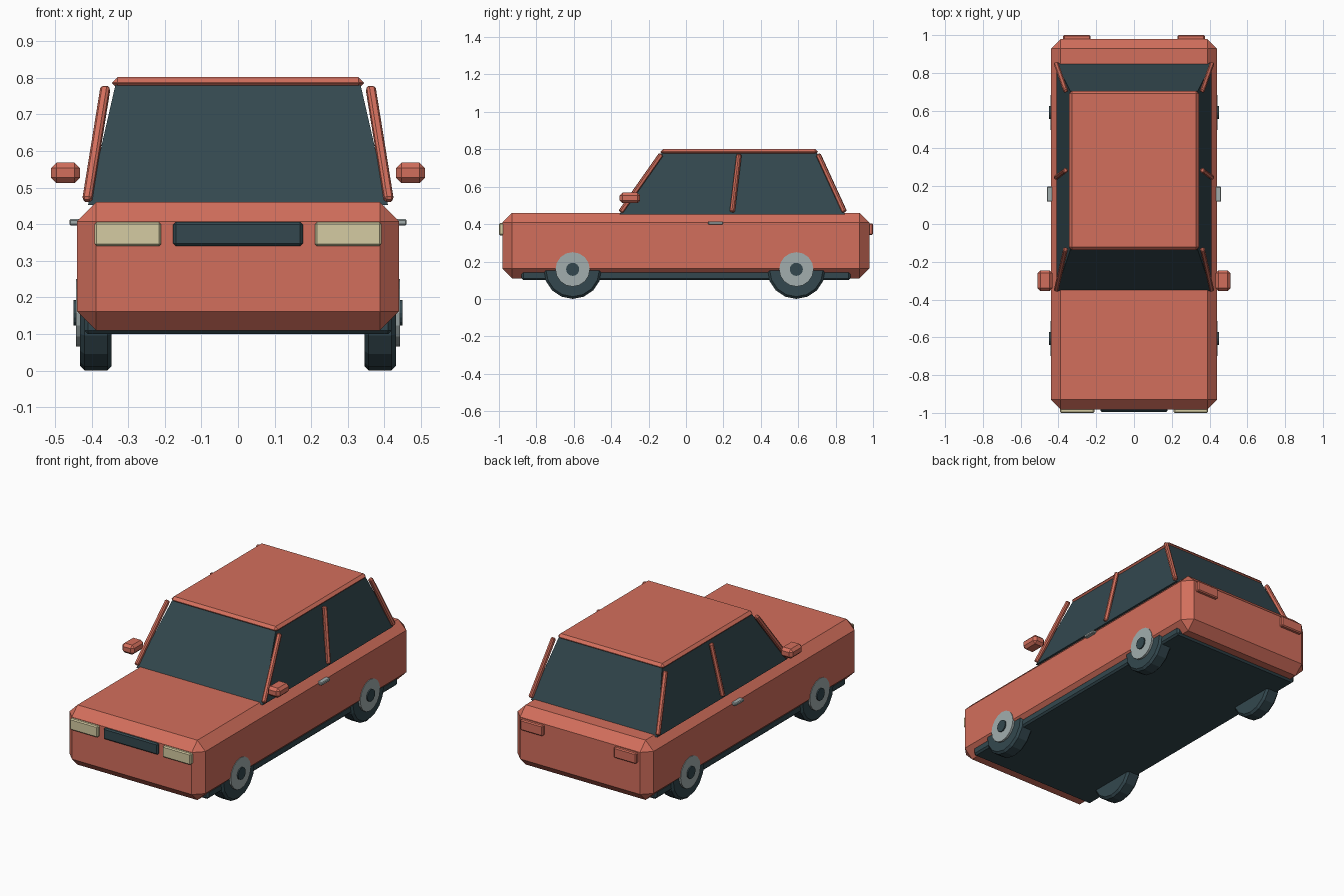
import bpy, bmesh, math
from mathutils import Vector, Matrix

if "Cube" in bpy.data.objects:
    bpy.data.objects.remove(bpy.data.objects["Cube"])


def material(name, rgb):
    m = bpy.data.materials.new(name)
    m.diffuse_color = (*rgb, 1)
    m.use_nodes = True
    m.node_tree.nodes["Principled BSDF"].inputs["Base Color"].default_value = m.diffuse_color
    return m


RED = material("coral_paint", (0.65, 0.158, 0.107))
DARK = material("dark_slate", (0.033, 0.064, 0.077))
CREAM = material("cream_lamp", (0.66, 0.60, 0.36))
GREY = material("light_grey", (0.36, 0.42, 0.42))


def finish(name, bm, mat, bevel=0.0):
    """Turn a bmesh into a flat shaded object with a one-segment chamfer."""
    bmesh.ops.recalc_face_normals(bm, faces=bm.faces)
    me = bpy.data.meshes.new(name)
    bm.to_mesh(me)
    bm.free()
    me.materials.append(mat)
    ob = bpy.data.objects.new(name, me)
    bpy.context.collection.objects.link(ob)
    if bevel:
        mod = ob.modifiers.new("chamfer", 'BEVEL')
        mod.width = bevel
        mod.segments = 1
        mod.limit_method = 'ANGLE'
        mod.angle_limit = math.radians(40)
    return ob


def box(name, x, y, z, mat, bevel=0.0):
    """Box from (min, max) ranges."""
    bm = bmesh.new()
    size = [r[1] - r[0] for r in (x, y, z)]
    mid = [(r[0] + r[1]) / 2 for r in (x, y, z)]
    bmesh.ops.create_cube(bm, size=1, matrix=Matrix.Translation(mid) @ Matrix.Diagonal((*size, 1)))
    return finish(name, bm, mat, bevel)


def side_box(name, s, x, y, z, mat, bevel=0.0):
    """Box on the left (-1) or right (1) side."""
    return box(name, sorted((s * x[0], s * x[1])), y, z, mat, bevel)


def bar(name, a, b, thick, mat, bevel):
    """Square bar between two points."""
    a, b = Vector(a), Vector(b)
    d = b - a
    rot = d.to_track_quat('Z', 'X').to_matrix().to_4x4()
    bm = bmesh.new()
    bmesh.ops.create_cube(bm, size=1, matrix=Matrix.Translation((a + b) / 2) @ rot
                          @ Matrix.Diagonal((thick, thick, d.length, 1)))
    return finish(name, bm, mat, bevel)


def disc(name, s, x, y, z, radius, mat, bevel=0.0):
    """Sixteen-sided cylinder lying along x."""
    bm = bmesh.new()
    bmesh.ops.create_cone(bm, cap_ends=True, segments=16, radius1=radius, radius2=radius,
                          depth=x[1] - x[0],
                          matrix=Matrix.Translation((s * (x[0] + x[1]) / 2, y, z))
                          @ Matrix.Rotation(math.pi / 2, 4, 'Y'))
    return finish(name, bm, mat, bevel)


# Body, chassis and roof
box("body", (-0.44, 0.44), (-0.982, 0.98), (0.11, 0.46), RED, 0.052)
box("chassis", (-0.42, 0.42), (-0.88, 0.88), (0.10, 0.15), DARK, 0.01)
box("roof", (-0.344, 0.344), (-0.137, 0.705), (0.77, 0.802), RED, 0.015)

# Glass cabin, tapered towards the roof
bm = bmesh.new()
rings = [[bm.verts.new((x, y, z)) for x, y in ((-w, f), (w, f), (w, r), (-w, r))]
         for w, f, r, z in ((0.41, -0.355, 0.85, 0.452), (0.335, -0.13, 0.70, 0.78))]
bm.faces.new(rings[0])
bm.faces.new(rings[1])
for i in range(4):
    j = (i + 1) % 4
    bm.faces.new((rings[0][i], rings[0][j], rings[1][j], rings[1][i]))
finish("cabin_glass", bm, DARK)

# Front grille
box("grille", (-0.177, 0.177), (-0.995, -0.96), (0.34, 0.406), DARK, 0.007)

for s, side in ((-1, "left"), (1, "right")):
    # Lamps, handles and mirrors
    side_box(f"{side}_headlight", s, (0.21, 0.392), (-1.0, -0.96), (0.34, 0.406), CREAM, 0.006)
    side_box(f"{side}_tail_light", s, (0.23, 0.375), (0.96, 1.0), (0.342, 0.404), RED, 0.006)
    side_box(f"{side}_door_handle", s, (0.43, 0.461), (0.118, 0.198), (0.397, 0.414), GREY, 0.004)
    side_box(f"{side}_mirror", s, (0.432, 0.511), (-0.355, -0.245), (0.512, 0.568), RED, 0.015)

    # Roof pillars
    for part, y0, y1 in (("front", -0.35, -0.132), ("middle", 0.247, 0.284), ("rear", 0.848, 0.706)):
        bar(f"{side}_{part}_pillar", (s * 0.412, y0, 0.464), (s * 0.362, y1, 0.774), 0.025, RED, 0.006)

    # Wheels
    for part, y in (("front", -0.606), ("rear", 0.59)):
        disc(f"{side}_{part}_tyre", s, (0.345, 0.431), y, 0.155, 0.155, DARK, 0.012)
        disc(f"{side}_{part}_hub", s, (0.41, 0.443), y, 0.158, 0.092, GREY)
        disc(f"{side}_{part}_hub_cap", s, (0.42, 0.45), y, 0.158, 0.035, DARK)
